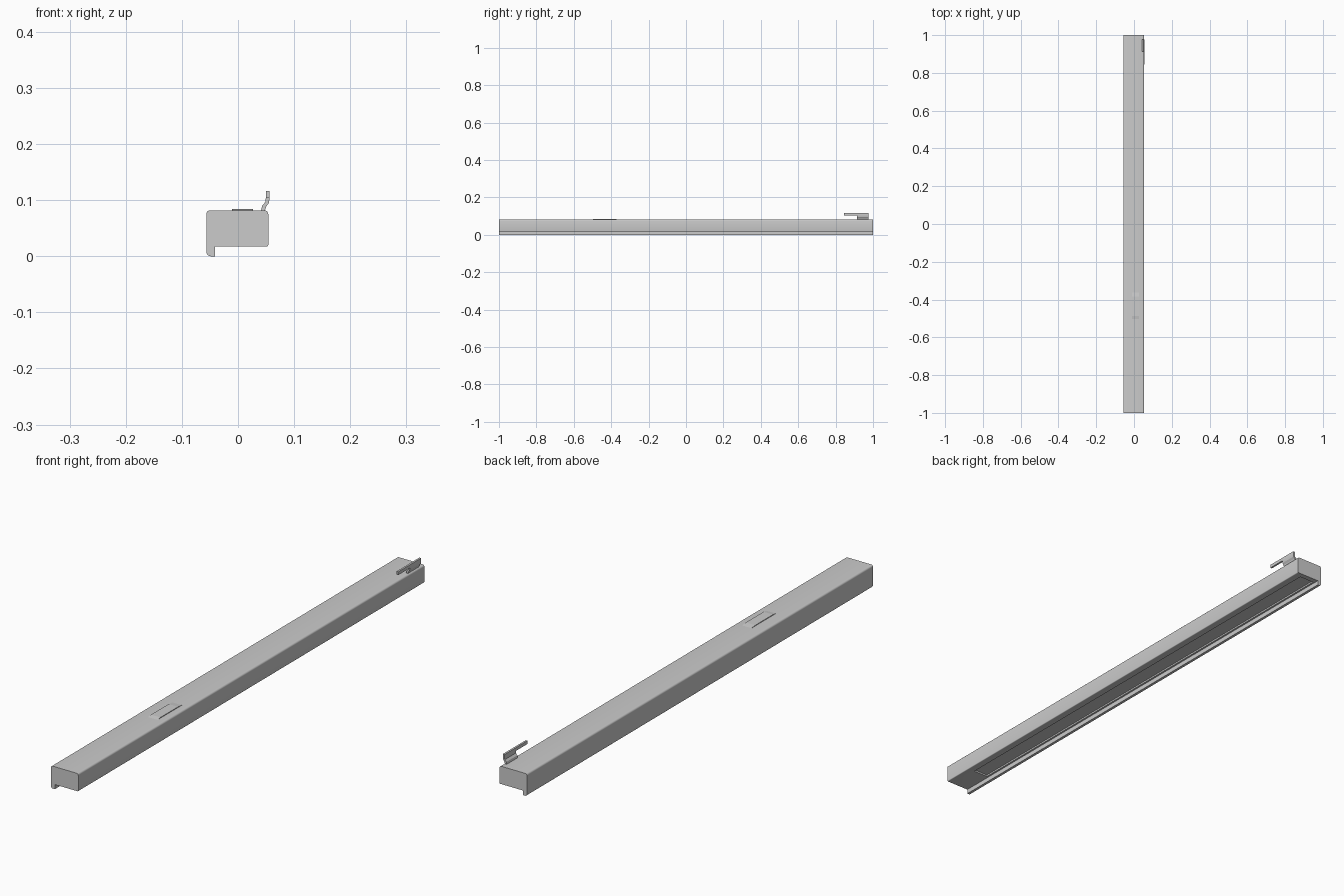
import bpy, bmesh, math

if "Cube" in bpy.data.objects:
    bpy.data.objects.remove(bpy.data.objects["Cube"])


def extrude_profile(name, pts, y0, y1):
    """Prism from an (x, z) outline, running along y."""
    bm = bmesh.new()
    face = bm.faces.new([bm.verts.new((x, y0, z)) for x, z in pts])
    res = bmesh.ops.extrude_face_region(bm, geom=[face])
    for v in res["geom"]:
        if isinstance(v, bmesh.types.BMVert):
            v.co.y = y1
    bmesh.ops.recalc_face_normals(bm, faces=bm.faces)
    me = bpy.data.meshes.new(name)
    bm.to_mesh(me)
    bm.free()
    ob = bpy.data.objects.new(name, me)
    bpy.context.collection.objects.link(ob)
    return ob


def corner(cx, cz, r, start, n=5):
    """Quarter arc, counter-clockwise from the start angle in degrees."""
    return [(cx + r * math.cos(math.radians(start + 90 * i / n)),
             cz + r * math.sin(math.radians(start + 90 * i / n)))
            for i in range(n + 1)]


def box(x0, x1, z0, z1):
    return [(x0, z0), (x1, z0), (x1, z1), (x0, z1)]


# long housing with a hanging lip along its left edge
L, R, TOP, BOT = -0.0565, 0.054, 0.082, 0.017
outline = (corner(L + 0.008, 0.008, 0.008, 180)
           + [(-0.041, 0.0), (-0.041, BOT)]
           + corner(R - 0.003, BOT + 0.003, 0.003, 270, 3)
           + corner(R - 0.007, TOP - 0.007, 0.007, 0)
           + corner(L + 0.007, TOP - 0.007, 0.007, 90))
housing = extrude_profile("housing", outline, -1, 1)

# long recessed panel in the underside
cutter = extrude_profile("recess_cutter", box(-0.034, 0.026, 0.010, BOT + 0.006), -0.88, 0.98)
cutter.hide_render = True
cutter.hide_viewport = True
mod = housing.modifiers.new("recess", "BOOLEAN")
mod.object = cutter
mod.operation = "DIFFERENCE"
mod.solver = "EXACT"

# thin plate on the top, with sloping ends
plate = extrude_profile("top_plate", box(-0.011, 0.027, TOP - 0.001, TOP + 0.0025), -0.51, -0.354)
for v in plate.data.vertices:
    if v.co.z > TOP:
        v.co.y = -0.487 if v.co.y < -0.43 else -0.385

# bent latch: cranked foot and a longer upright blade
foot = [(0.041, TOP - 0.001), (0.048, TOP - 0.001), (0.050, 0.088), (0.055, 0.095),
        (0.0565, 0.104), (0.0495, 0.104), (0.049, 0.097), (0.043, 0.090)]
extrude_profile("latch_foot", foot, 0.913, 0.977)
extrude_profile("latch_blade", box(0.0495, 0.0565, 0.104, 0.116), 0.845, 0.977)

# smooth only the rounded housing edges
bpy.ops.object.select_all(action="DESELECT")
housing.select_set(True)
bpy.context.view_layer.objects.active = housing
bpy.ops.object.shade_smooth_by_angle(angle=math.radians(35))
